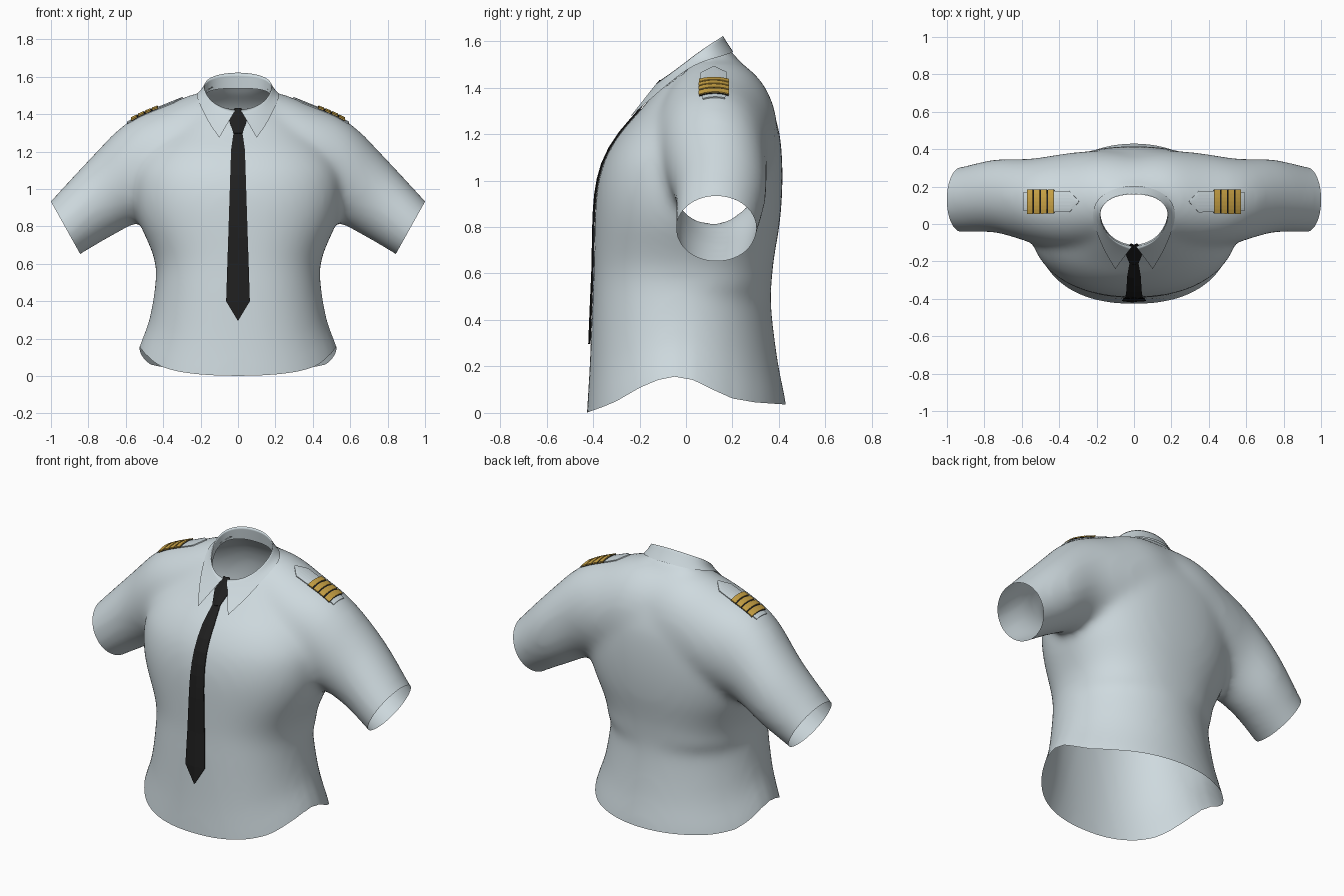
import bpy, bmesh, math
from mathutils import Vector
from mathutils.bvhtree import BVHTree

if "Cube" in bpy.data.objects:
    bpy.data.objects.remove(bpy.data.objects["Cube"])


def material(name, rgb):
    m = bpy.data.materials.new(name)
    m.diffuse_color = (*rgb, 1)
    m.use_nodes = True
    m.node_tree.nodes["Principled BSDF"].inputs["Base Color"].default_value = m.diffuse_color
    return m


CLOTH = material("pale_blue_cloth", (0.62, 0.70, 0.735))
BLACK = material("black_cloth", (0.014, 0.014, 0.014))
GOLD = material("gold_braid", (0.60, 0.37, 0.06))


def new_object(name, bm, mat, smooth=True):
    mesh = bpy.data.meshes.new(name)
    bm.to_mesh(mesh)
    mesh.materials.append(mat)
    for p in mesh.polygons:
        p.use_smooth = smooth
    obj = bpy.data.objects.new(name, mesh)
    bpy.context.collection.objects.link(obj)
    return obj


def loft(bm, rings, closed=True):
    """Skin a list of point rows; closed rows get end caps."""
    rows = [[bm.verts.new(p) for p in ring] for ring in rings]
    n = len(rows[0])
    for a, b in zip(rows, rows[1:]):
        for i in range(n if closed else n - 1):
            j = (i + 1) % n
            bm.faces.new((a[i], a[j], b[j], b[i]))
    if closed:
        bm.faces.new(rows[0])
        bm.faces.new(rows[-1])


def smooth_rows(rows, steps=4):
    """Catmull-Rom interpolation between rows of a table."""
    out = []
    for i in range(len(rows) - 1):
        p0, p1, p2, p3 = rows[max(i - 1, 0)], rows[i], rows[i + 1], rows[min(i + 2, len(rows) - 1)]
        for k in range(steps):
            t = k / steps
            out.append(tuple(b + 0.5 * t * (c - a + t * (2 * a - 5 * b + 4 * c - d + t * (3 * (b - c) + d - a)))
                             for a, b, c, d in zip(p0, p1, p2, p3)))
    return out + [rows[-1]]


def lerp_table(table, v):
    for (a, fa), (b, fb) in zip(table, table[1:]):
        if v <= b:
            t = max(0, (v - a) / (b - a))
            return fa + (fb - fa) * t
    return table[-1][1]


# ---- shirt body: torso loft and sleeve-to-sleeve loft, fused and smoothed
# torso rows: height, half width, front y, back y
TORSO = [(-0.14, 0.56, -0.435, 0.445), (0.0, 0.53, -0.427, 0.432), (0.2, 0.475, -0.415, 0.395),
         (0.45, 0.443, -0.405, 0.367), (0.6, 0.443, -0.398, 0.372), (0.7, 0.475, -0.396, 0.385),
         (0.8, 0.52, -0.394, 0.402), (0.9, 0.55, -0.390, 0.412), (1.0, 0.56, -0.377, 0.416),
         (1.1, 0.55, -0.346, 0.414), (1.2, 0.50, -0.287, 0.404), (1.3, 0.41, -0.2, 0.375),
         (1.4, 0.30, -0.115, 0.315), (1.5, 0.19, -0.03, 0.24), (1.57, 0.14, 0.03, 0.19)]
# sleeve rows: top x, top z, bottom x, bottom z, centre y, y radius
SLEEVE = [(0.0, 1.535, 0.0, 0.9, 0.13, 0.25), (0.2, 1.52, 0.1, 0.9, 0.135, 0.26),
          (0.4, 1.445, 0.3, 0.86, 0.12, 0.26), (0.6, 1.353, 0.5, 0.835, 0.125, 0.225),
          (0.8, 1.155, 0.68, 0.745, 0.15, 0.197), (1.0, 0.939, 0.845, 0.648, 0.13, 0.176),
          (1.105, 0.835, 0.95, 0.58, 0.125, 0.165)]


def torso_ring(z, a, yf, yb, n=48):
    ring = []
    for i in range(n):
        c, s = math.cos(math.tau * i / n), math.sin(math.tau * i / n)
        e = 2 / (2.0 if s > 0 and z < 0.5 else 2.3)
        mid = (yf + yb) / 2
        ring.append((a * math.copysign(abs(c) ** e, c),
                     mid + (yb - yf) / 2 * math.copysign(abs(s) ** e, s), z))
    return ring


def sleeve_ring(side, tx, tz, bx, bz, yc, ry, n=40):
    ring = []
    for i in range(n):
        c, s = math.cos(math.tau * i / n), math.sin(math.tau * i / n)
        ring.append((side * ((tx + bx) / 2 + (tx - bx) / 2 * c), yc + ry * s,
                     (tz + bz) / 2 + (tz - bz) / 2 * c))
    return ring


bm = bmesh.new()
loft(bm, [torso_ring(*r) for r in smooth_rows(TORSO)])
sleeve = smooth_rows(SLEEVE, 3)
loft(bm, [sleeve_ring(-1, *r) for r in reversed(sleeve)] + [sleeve_ring(1, *r) for r in sleeve[1:]])
bmesh.ops.recalc_face_normals(bm, faces=bm.faces)
shirt = new_object("shirt_body", bm, CLOTH)
bm.free()
remesh = shirt.modifiers.new("fuse", 'REMESH')
remesh.mode = 'VOXEL'
remesh.voxel_size = 0.02
soften = shirt.modifiers.new("soften", 'SMOOTH')
soften.factor = 0.5
soften.iterations = 26
bm = bmesh.new()
bm.from_object(shirt, bpy.context.evaluated_depsgraph_get())
shirt.modifiers.clear()


def cut(co, no, keep_above=-9):
    geom = [g for seq in (bm.verts, bm.edges, bm.faces) for g in seq
            if min(v.co.z for v in (g.verts if hasattr(g, "verts") else [g])) > keep_above]
    bmesh.ops.bisect_plane(bm, geom=geom, plane_co=co, plane_no=no, clear_outer=True)


# open the hem and the sleeve ends
cut((0, 0, 0), (0, 0, -1))
for side in (-1, 1):
    cut((side * 0.922, 0, 0.793), (side * 0.874, 0, -0.487), 0.45)

# open the neck and round its edge
NX, NY, NC = 0.185, 0.15, 0.03


def neck_r(v):
    return math.hypot(v.co.x / NX, (v.co.y - NC) / NY)


bmesh.ops.delete(bm, geom=[v for v in bm.verts if v.co.z > 1.2 and neck_r(v) < 1], context='VERTS')
for v in bm.verts:
    if v.is_boundary and v.co.z > 1.2:
        r = neck_r(v)
        v.co.x /= r
        v.co.y = NC + (v.co.y - NC) / r

# curved shirt-tail hem
HEM = [(-0.43, 0.0), (-0.36, 0.025), (-0.30, 0.05), (-0.2, 0.108), (-0.12, 0.142), (-0.05, 0.156),
       (0.03, 0.142), (0.12, 0.098), (0.2, 0.062), (0.3, 0.045), (0.43, 0.036)]
for v in bm.verts:
    if v.co.z < 0.6:
        h = lerp_table(HEM, v.co.y)
        v.co.z = h + v.co.z * (1 - h / 0.6)
bmesh.ops.recalc_face_normals(bm, faces=bm.faces)
bm.to_mesh(shirt.data)
for p in shirt.data.polygons:
    p.use_smooth = True
surface = BVHTree.FromBMesh(bm)
bm.free()

# ---- collar: inner stand, top fold, outer fall ending in points
FOLD = [(0.012, -0.122, 1.425), (0.09, -0.105, 1.437), (0.155, -0.045, 1.478), (0.187, 0.04, 1.545),
        (0.17, 0.105, 1.59), (0.10, 0.15, 1.618), (0, 0.162, 1.628)]
FALL = [(0.10, -0.24, 1.275), (0.163, -0.14, 1.362), (0.214, -0.01, 1.455), (0.226, 0.075, 1.50),
        (0.185, 0.15, 1.532), (0.09, 0.198, 1.547), (0, 0.206, 1.55)]
STAND = [(x, y + 0.01, z - 0.03 - 0.06 * i / 6) for i, (x, y, z) in enumerate(FOLD)]


def above_shirt(p, gap):
    hit = surface.ray_cast(Vector((p[0], p[1], 3)), Vector((0, 0, -1)))[0]
    return (p[0], p[1], max(p[2], hit.z + gap) if hit else p[2])


def both_sides(row):
    return [(-x, y, z) for x, y, z in row] + list(reversed(row[:-1]))


MID = [above_shirt([(a + b) / 2 for a, b in zip(p, q)], 0.022) for p, q in zip(FOLD, FALL)]
FALL = [above_shirt(p, 0.014) for p in FALL]
bm = bmesh.new()
loft(bm, [both_sides(r) for r in (STAND, FOLD, MID, FALL)], closed=False)
crease = bm.edges.layers.float.new("crease_edge")
for e in bm.edges:
    if all(any((Vector((abs(v.co.x), v.co.y, v.co.z)) - Vector(p)).length < 1e-4 for p in FOLD)
           for v in e.verts):
        e[crease] = 0.9
bmesh.ops.recalc_face_normals(bm, faces=bm.faces)
collar = new_object("collar", bm, CLOTH)
bm.free()
sub = collar.modifiers.new("round", 'SUBSURF')
sub.levels = sub.render_levels = 2
sub.boundary_smooth = 'PRESERVE_CORNERS'


# ---- necktie: blade draped over the chest, knot under the collar
def chest_y(z):
    hit = surface.ray_cast(Vector((0.003, -1, z)), Vector((0, 1, 0)))[0]
    return hit.y if hit else 0


blade = [(1.31, 0.022), (1.26, 0.030)] + [(1.21 - 0.0675 * i, 0.037 + 0.0022 * i) for i in range(13)]
blade += [(0.296, 0.001)]
knot = [(1.432, 0.018), (1.41, 0.03), (1.365, 0.047), (1.30, 0.024)]
for name, rows, lift in (("tie_blade", blade, 0.011), ("tie_knot", knot, 0.02)):
    grid = []
    for z, w in rows:
        y = min(chest_y(z), -0.095 - (1.432 - z) * 0.7 if z > 1.3 else 0)
        grid.append([(-w, y - lift * 0.6, z), (0, y - lift, z), (w, y - lift * 0.6, z)])
    bm = bmesh.new()
    loft(bm, grid, closed=False)
    bmesh.ops.recalc_face_normals(bm, faces=bm.faces)
    if sum(f.normal.y for f in bm.faces) > 0:
        bmesh.ops.reverse_faces(bm, faces=bm.faces)
    tie = new_object(name, bm, BLACK, False)
    bm.free()
    tie.modifiers.new("thickness", 'SOLIDIFY').thickness = 0.006


# ---- shoulder boards with four gold stripes, draped on the shoulders
def drape(name, side, rows, yc, lift, mat):
    grid = []
    for x, w in rows:
        row = []
        for k in range(7):
            y = yc + w * (k / 3 - 1)
            hit = surface.ray_cast(Vector((side * x, y, 3)), Vector((0, 0, -1)))
            n = hit[1] if hit[1].z > 0 else -hit[1]
            row.append(hit[0] + n * lift)
        grid.append(row)
    bm = bmesh.new()
    loft(bm, grid, closed=False)
    bmesh.ops.recalc_face_normals(bm, faces=bm.faces)
    if sum(f.normal.z for f in bm.faces) < 0:
        bmesh.ops.reverse_faces(bm, faces=bm.faces)
    obj = new_object(name, bm, mat, False)
    bm.free()
    obj.modifiers.new("thickness", 'SOLIDIFY').thickness = 0.006


for side, label in ((-1, "right"), (1, "left")):
    board = [(0.294, 0.004), (0.343, 0.055), (0.40, 0.055), (0.46, 0.054), (0.52, 0.053), (0.588, 0.047)]
    drape(label + "_shoulder_board", side, board, 0.12, 0.008, CLOTH)
    drape(label + "_stripe_backing", side, [(0.424 + 0.0355 * i, 0.06) for i in range(5)], 0.12, 0.012, BLACK)
    for i in range(4):
        x = 0.425 + 0.0368 * i
        drape(f"{label}_gold_stripe_{i + 1}", side, [(x, 0.061), (x + 0.029, 0.061)], 0.12, 0.016, GOLD)
